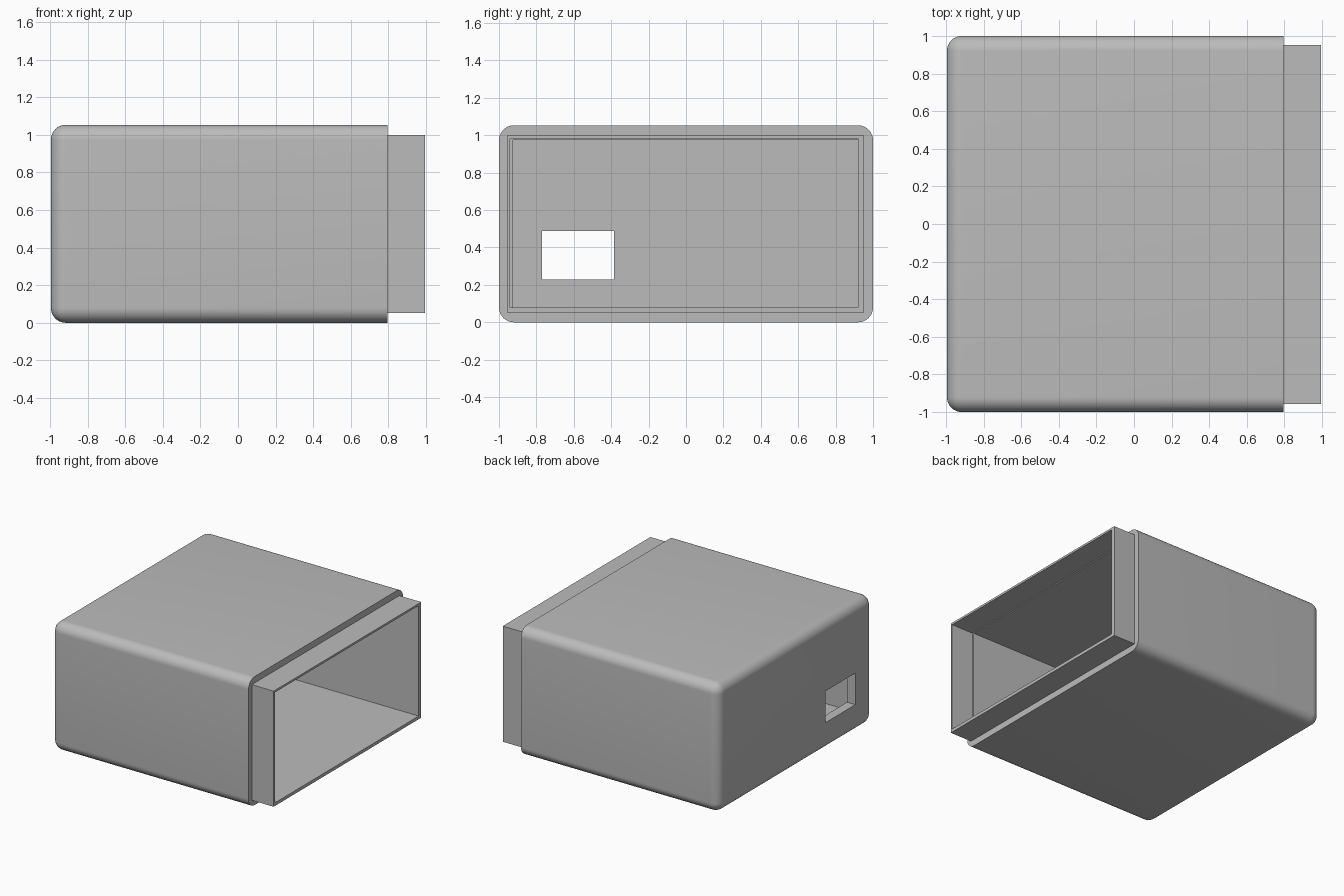
import bpy, bmesh, math
from mathutils import Vector

if "Cube" in bpy.data.objects:
    bpy.data.objects.remove(bpy.data.objects["Cube"], do_unlink=True)

grey = bpy.data.materials.new("plain_grey")
grey.use_nodes = True
grey.diffuse_color = (0.5, 0.5, 0.5, 1)
grey.node_tree.nodes["Principled BSDF"].inputs["Base Color"].default_value = grey.diffuse_color

FRONT_X, LIP_X, END_X = -0.995, 0.795, 0.993   # closed end, shell rim, lip end


def box(name, xs, ys, zs, radius=0):
    """Box from ranges; radius rounds every edge except those of the +x end."""
    bm = bmesh.new()
    bmesh.ops.create_cube(bm, size=1)
    for v in bm.verts:
        v.co = Vector(r[0] if c < 0 else r[1] for c, r in zip(v.co, (xs, ys, zs)))
    if radius:
        edges = [e for e in bm.edges if any(v.co.x < xs[1] - 0.01 for v in e.verts)]
        bmesh.ops.bevel(bm, geom=edges, offset=radius, segments=10,
                        profile=0.5, affect='EDGES', clamp_overlap=True)
    mesh = bpy.data.meshes.new(name)
    bm.to_mesh(mesh)
    bm.free()
    mesh.materials.append(grey)
    obj = bpy.data.objects.new(name, mesh)
    bpy.context.collection.objects.link(obj)
    return obj


def combine(target, tool, operation):
    """Apply a boolean and discard the tool."""
    mod = target.modifiers.new(tool.name, 'BOOLEAN')
    mod.operation, mod.object, mod.solver = operation, tool, 'EXACT'
    bpy.context.view_layer.objects.active = target
    bpy.ops.object.modifier_apply(modifier=mod.name)
    bpy.data.objects.remove(tool, do_unlink=True)


# Rounded outer shell with the square lip that projects from its open end
case = box("enclosure_case", (FRONT_X, LIP_X), (-1, 1), (0, 1.053), 0.08)
combine(case, box("lip", (0.5, END_X), (-0.957, 0.953), (0.053, 1.0)), 'UNION')

# Main cavity, slightly wider mouth inside the lip, and port through the closed end
combine(case, box("cavity", (-0.92, 1.2), (-0.925, 0.92), (0.079, 0.975)), 'DIFFERENCE')
combine(case, box("mouth", (LIP_X, 1.3), (-0.941, 0.92), (0.079, 0.983)), 'DIFFERENCE')
combine(case, box("port", (-1.2, -0.8), (-0.77, -0.385), (0.23, 0.488)), 'DIFFERENCE')

# Smooth roundings, crisp corners
bpy.ops.object.select_all(action='DESELECT')
case.select_set(True)
bpy.context.view_layer.objects.active = case
bpy.ops.object.shade_smooth_by_angle(angle=math.radians(30))
